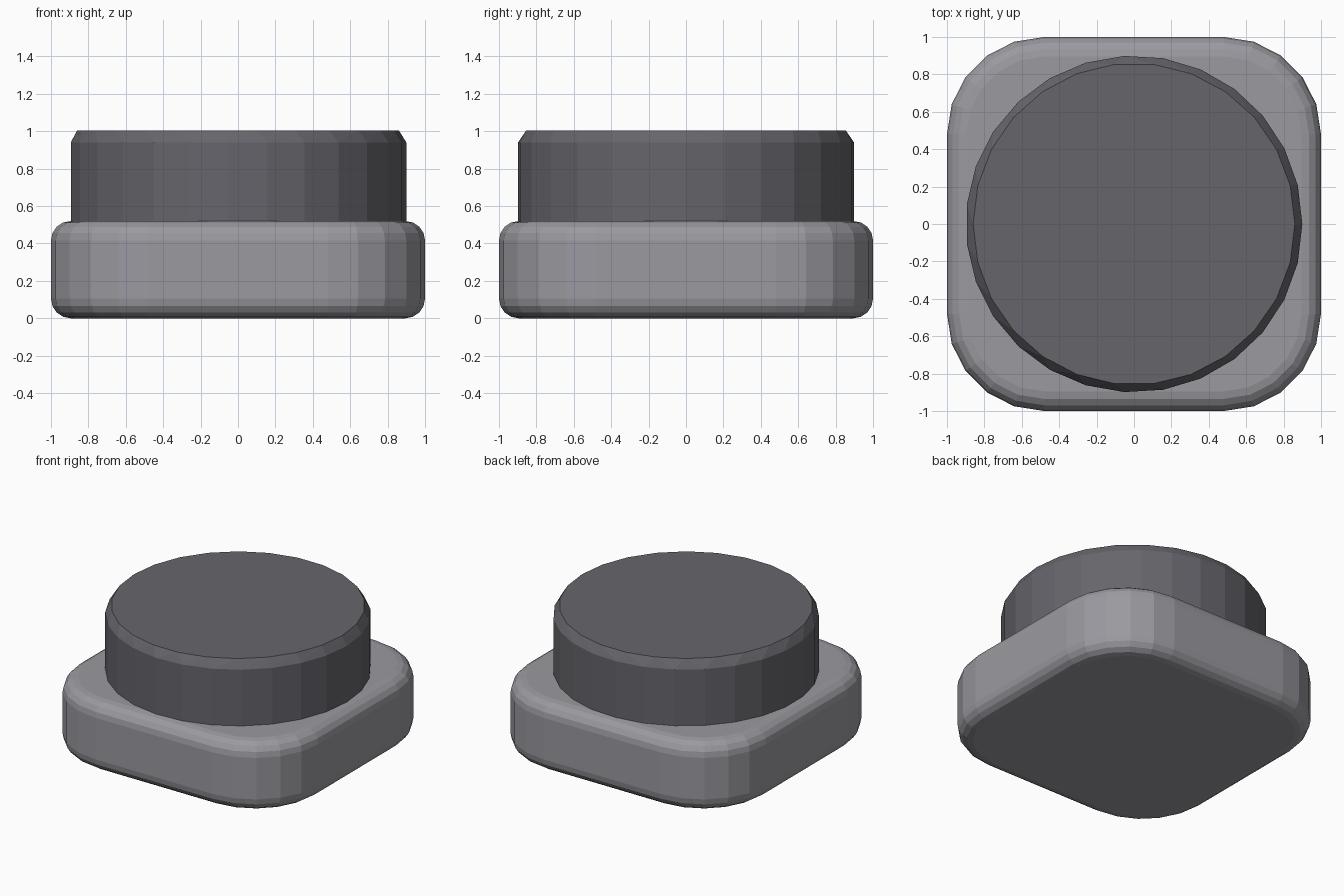
import bpy, bmesh
from math import sin, cos, pi, radians

if "Cube" in bpy.data.objects:
    bpy.data.objects.remove(bpy.data.objects["Cube"])


def ring_at(bm, points, z):
    verts = [bm.verts.new((x, y, z)) for x, y in points]
    n = len(verts)
    return verts, [bm.edges.new((verts[i], verts[(i + 1) % n])) for i in range(n)]


def loft(name, rings, colour):
    """Bridge a stack of (outline, z) rings and cap both ends."""
    bm = bmesh.new()
    made = [ring_at(bm, pts, z) for pts, z in rings]
    for (_, a), (_, b) in zip(made, made[1:]):
        bmesh.ops.bridge_loops(bm, edges=a + b)
    bm.faces.new(made[0][0])
    bm.faces.new(made[-1][0])
    bmesh.ops.recalc_face_normals(bm, faces=bm.faces[:])
    mesh = bpy.data.meshes.new(name)
    bm.to_mesh(mesh)
    bm.free()
    mat = bpy.data.materials.new(name + "_colour")
    mat.diffuse_color = (*colour, 1)
    mat.use_nodes = True
    mat.node_tree.nodes["Principled BSDF"].inputs["Base Color"].default_value = mat.diffuse_color
    mesh.materials.append(mat)
    obj = bpy.data.objects.new(name, mesh)
    bpy.context.collection.objects.link(obj)
    return obj


def circle(r, n):
    return [(r * cos(2 * pi * i / n), r * sin(2 * pi * i / n)) for i in range(n)]


def rounded_square(inset, flat=0.48, radius=0.52, steps=5):
    r = radius - inset
    pts = []
    for q, (sx, sy) in enumerate([(1, 1), (-1, 1), (-1, -1), (1, -1)]):
        for i in range(steps + 1):
            a = radians(90 * q + 90 * i / steps)
            pts.append((sx * flat + r * cos(a), sy * flat + r * sin(a)))
    return pts


# Rounded base slab with soft upper and lower rims
H, R, SEG = 0.52, 0.105, 4
rim = [(R * (1 - sin(pi / 2 * i / SEG)), R * (1 - cos(pi / 2 * i / SEG)))
       for i in range(SEG + 1)]
base = [(rounded_square(inset), z) for inset, z in rim]
base += [(rounded_square(inset), H - z) for inset, z in reversed(rim)]
loft("base", base, (0.325, 0.32, 0.35))

# Round button with a chamfered top (26 sides above, 27 below)
loft("button", [(circle(0.9, 27), 0.5), (circle(0.9, 27), 0.94), (circle(0.86, 26), 1.005)],
     (0.132, 0.13, 0.148))
